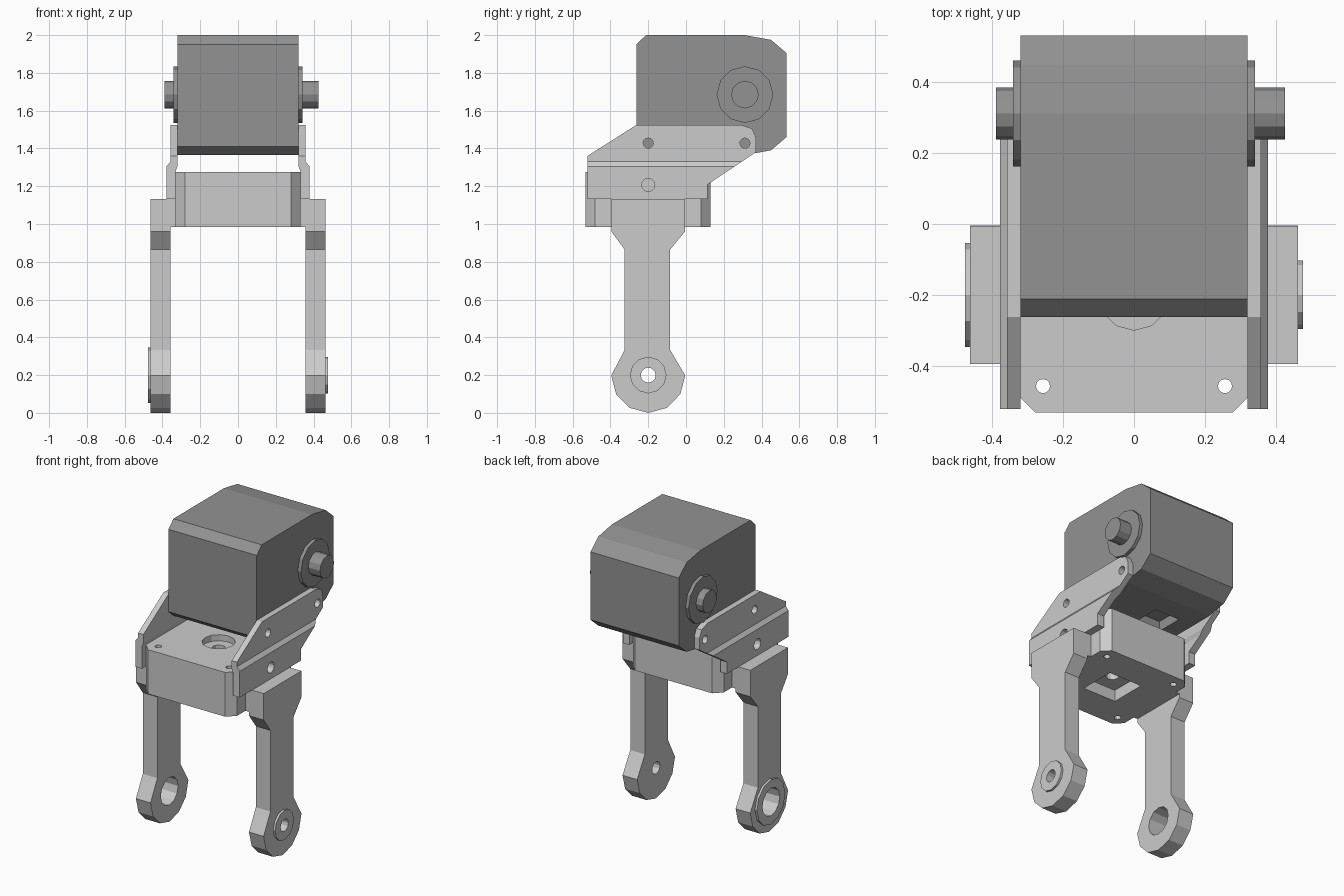
import bpy, bmesh
from math import sin, cos, pi

if "Cube" in bpy.data.objects:
    bpy.data.objects.remove(bpy.data.objects["Cube"])

dark = bpy.data.materials.new("dark_grey")
dark.diffuse_color = (0.29, 0.29, 0.29, 1)
dark.use_nodes = True
dark.node_tree.nodes["Principled BSDF"].inputs["Base Color"].default_value = dark.diffuse_color


def prism(name, pts, axis, a, b, mat=None):
    """Extrude a 2D profile along an axis: x takes (y,z), y takes (x,z), z takes (x,y)."""
    def place(p, t):
        return {'x': (t, p[0], p[1]), 'y': (p[0], t, p[1]), 'z': (p[0], p[1], t)}[axis]
    bm = bmesh.new()
    n = len(pts)
    low = [bm.verts.new(place(p, a)) for p in pts]
    high = [bm.verts.new(place(p, b)) for p in pts]
    bm.faces.new(low)
    bm.faces.new(high)
    for i in range(n):
        j = (i + 1) % n
        bm.faces.new((low[i], low[j], high[j], high[i]))
    bmesh.ops.recalc_face_normals(bm, faces=bm.faces)
    me = bpy.data.meshes.new(name)
    bm.to_mesh(me)
    bm.free()
    if mat:
        me.materials.append(mat)
    ob = bpy.data.objects.new(name, me)
    bpy.context.collection.objects.link(ob)
    return ob


def ring(c, r, n=12):
    return [(c[0] + r * cos(2 * pi * i / n), c[1] + r * sin(2 * pi * i / n)) for i in range(n)]


def rect(cx, cy, h):
    return [(cx - h, cy - h), (cx + h, cy - h), (cx + h, cy + h), (cx - h, cy + h)]


def boolean(ob, tool, op='DIFFERENCE'):
    mod = ob.modifiers.new("cut", 'BOOLEAN')
    mod.operation, mod.object, mod.solver = op, tool, 'EXACT'
    bpy.context.view_layer.objects.active = ob
    bpy.ops.object.modifier_apply(modifier=mod.name)
    bpy.data.objects.remove(tool)


def cut(ob, pts, axis, a, b):
    boolean(ob, prism("cutter", pts, axis, a, b, ob.active_material), 'DIFFERENCE')


# Motor housing with a small socket underneath
motor = prism("motor_housing", [
    (-0.263, 1.41), (-0.212, 1.365), (0.31, 1.365), (0.45, 1.39), (0.532, 1.46),
    (0.532, 1.905), (0.45, 1.975), (0.31, 2.0), (-0.212, 2.0), (-0.263, 1.95)],
    'x', -0.32, 0.32, dark)
cut(motor, rect(-0.12, 0.075, 0.09), 'z', 1.3, 1.43)

# Base block: corner holes, round recess on top, square pocket below
w, c = 0.33, 0.05
base = prism("base_block", [
    (-w, -0.532 + c), (-w + c, -0.532), (w - c, -0.532), (w, -0.532 + c),
    (w, 0.13 - c), (w - c, 0.13), (-w + c, 0.13), (-w, 0.13 - c)], 'z', 0.985, 1.275)
for x in (-0.257, 0.257):
    for y in (-0.458, 0.056):
        cut(base, ring((x, y), 0.02), 'z', 0.9, 1.4)
cut(base, ring((0, -0.2), 0.1), 'z', 1.235, 1.4)
cut(base, rect(0, -0.2, 0.12), 'z', 0.9, 1.06)
cut(base, ring((0, -0.2), 0.04), 'z', 1.0, 1.3)

plate_side = [(-0.522, 1.133), (0.115, 1.133), (0.115, 1.21), (0.37, 1.38), (0.37, 1.46),
              (0.35, 1.505), (0.29, 1.525), (-0.262, 1.525), (-0.522, 1.36)]
plate_front = [(0.32, 1.53), (0.358, 1.53), (0.358, 1.33), (0.378, 1.305), (0.378, 1.13),
               (0.33, 1.13), (0.33, 1.28), (0.32, 1.305)]
head = [(-0.2 + 0.196 * cos(a * pi / 6), 0.198 + 0.198 * sin(a * pi / 6)) for a in range(6, 13)]
leg_side = [(-0.005, 1.133), (-0.395, 1.133), (-0.395, 0.96), (-0.325, 0.865),
            (-0.325, 0.333)] + head + [(-0.084, 0.333), (-0.084, 0.865), (-0.005, 0.96)]
leg_front = [(0.325, 1.14), (0.463, 1.14), (0.463, -0.01), (0.357, -0.01),
             (0.357, 0.985), (0.325, 0.985)]

# Per side: label, sign, shaft end, foot boss radius, foot hole radius
for label, s, shaft_end, boss_r, hole_r in (("left", -1, 0.39, 0.147, 0.09),
                                            ("right", 1, 0.427, 0.097, 0.04)):
    # Axle flange and shaft
    prism(label + "_axle_flange", ring((0.312, 1.685), 0.15), 'x', s * 0.31, s * 0.342, dark)
    prism(label + "_axle_shaft", ring((0.312, 1.685), 0.073), 'x', s * 0.33, s * shaft_end, dark)

    # Stepped side plate with bolt holes
    plate = prism(label + "_side_plate", plate_side, 'x', s * 0.3, s * 0.4)
    boolean(plate, prism("tool", [(s * x, z) for x, z in plate_front], 'y', -0.7, 0.6), 'INTERSECT')
    for p, r in (((-0.2, 1.428), 0.027), ((0.312, 1.428), 0.027), ((-0.2, 1.207), 0.035)):
        cut(plate, ring(p, r), 'x', s * 0.3, s * 0.45)

    # Leg with inner mounting step, foot boss and pivot hole
    leg = prism(label + "_leg", leg_side, 'x', s * 0.3, s * 0.5)
    boolean(leg, prism("tool", [(s * x, z) for x, z in leg_front], 'y', -0.5, 0.1), 'INTERSECT')
    boss = prism(label + "_foot_boss", ring((-0.2, 0.2), boss_r), 'x', s * 0.463, s * 0.477)
    for ob in (leg, boss):
        cut(ob, ring((-0.2, 0.2), hole_r), 'x', s * 0.3, s * 0.55)
